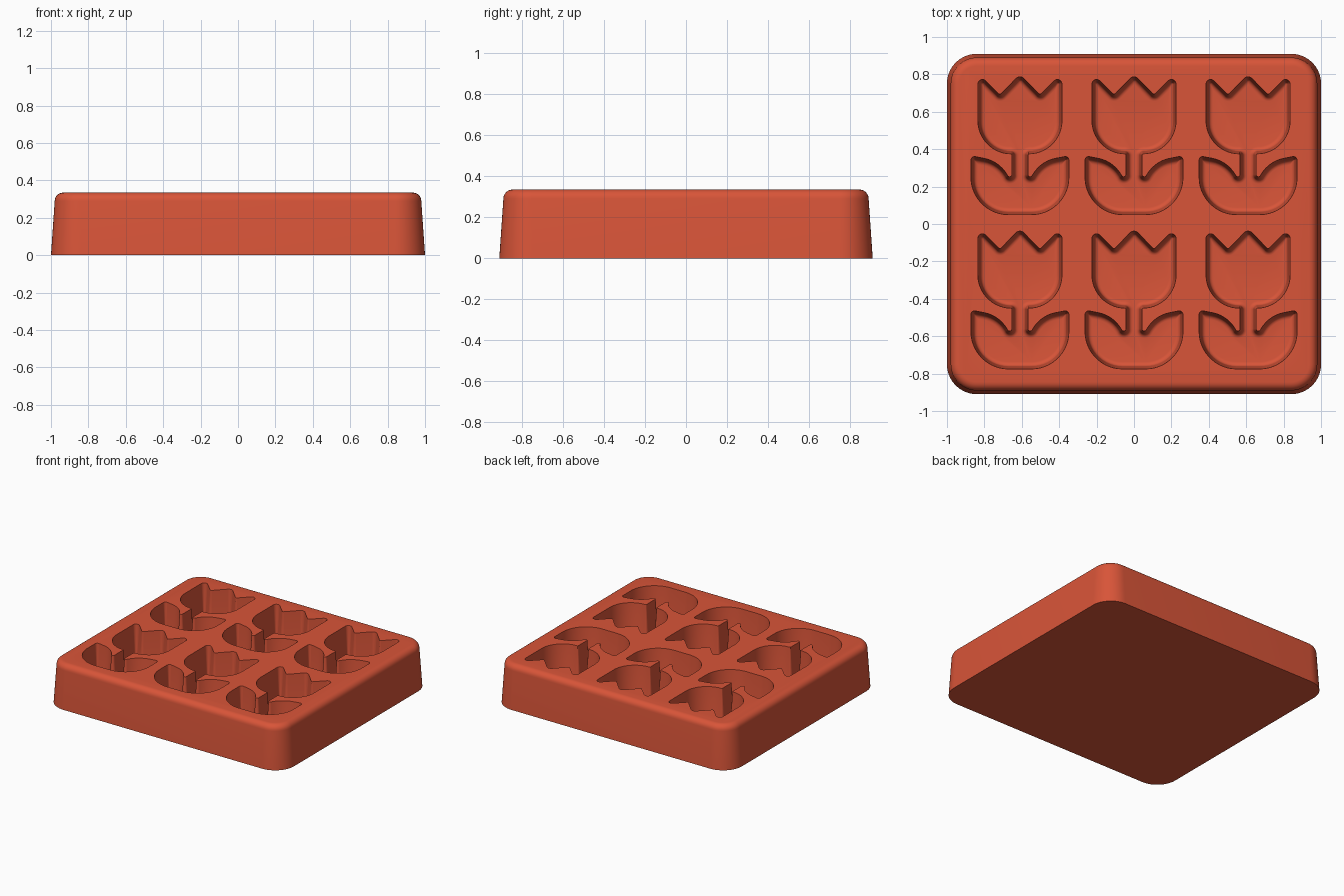
import bpy, bmesh, math
from mathutils import Vector

if "Cube" in bpy.data.objects:
    bpy.data.objects.remove(bpy.data.objects["Cube"])

HEIGHT = 0.335
FLOOR = 0.085


def rounded_outline(corners, inset):
    """Inset a counter-clockwise outline of (x, y, radius) corners and round each corner."""
    pts = [Vector(c[:2]) for c in corners]
    out = []
    for i, (x, y, radius) in enumerate(corners):
        p = pts[i]
        a = (p - pts[i - 1]).normalized()
        b = (pts[(i + 1) % len(pts)] - p).normalized()
        turn = math.atan2(a.x * b.y - a.y * b.x, a.dot(b))
        side = 1 if turn > 0 else -1
        na, nb = Vector((-a.y, a.x)), Vector((-b.y, b.x))
        miter = (na + nb) / (1 + na.dot(nb))
        r = max(radius - side * inset, 0.003)
        centre = p + miter * (inset + side * r)
        steps = max(4, math.ceil(abs(turn) / math.radians(7)))
        start = math.atan2(-side * na.y, -side * na.x)
        for k in range(steps + 1):
            t = start + turn * k / steps
            out.append(centre + r * Vector((math.cos(t), math.sin(t))))
    return out


def add_layers(bm, corners, layers, dx=0, dy=0):
    """Stack inset outlines, given as (z, inset) from bottom to top, into a closed solid."""
    rings = [[bm.verts.new((p.x + dx, p.y + dy, z)) for p in rounded_outline(corners, inset)]
             for z, inset in layers]
    for low, high in zip(rings, rings[1:]):
        for i in range(len(low)):
            bm.faces.new((low[i - 1], low[i], high[i], high[i - 1]))
    bm.faces.new(rings[0][::-1])
    bm.faces.new(rings[-1])


def make_object(name, bm):
    bmesh.ops.recalc_face_normals(bm, faces=bm.faces)
    mesh = bpy.data.meshes.new(name)
    bm.to_mesh(mesh)
    bm.free()
    obj = bpy.data.objects.new(name, mesh)
    bpy.context.collection.objects.link(obj)
    return obj


red = bpy.data.materials.new("terracotta_red")
red.use_nodes = True
red.diffuse_color = (0.69, 0.09, 0.04, 1)
red.node_tree.nodes["Principled BSDF"].inputs["Base Color"].default_value = red.diffuse_color

# Block: tapered sides, rounded top edge
block = [(-1, -0.91, 0.16), (1, -0.91, 0.16), (1, 0.91, 0.16), (-1, 0.91, 0.16)]
fillet = 0.045
layers = [(0, 0)]
for k in range(7):
    t = math.pi / 2 * k / 6
    layers.append((HEIGHT - fillet * (1 - math.sin(t)), 0.02 + fillet * (1 - math.cos(t))))
bm = bmesh.new()
add_layers(bm, block, layers)
mold = make_object("mold_block", bm)
mold.data.materials.append(red)

# Tulip outline: left half from the middle petal down to the leaf, then mirrored
half = [(-0.107, 0.69, 0.01), (-0.225, 0.808, 0.025), (-0.225, 0.375, 0.178),
        (-0.043, 0.375, 0.006), (-0.043, 0.22, 0.012), (-0.11, 0.335, 0.18),
        (-0.262, 0.365, 0.02), (-0.262, 0.05, 0.2)]
tulip = [(0, 0.8, 0.03)] + half + [(-x, y, r) for x, y, r in reversed(half)]

# Cavities: slightly drafted walls and a rounded floor edge
fillet = 0.024
cavity = []
for k in range(6):
    t = math.pi / 2 * k / 5
    cavity.append((FLOOR + fillet * (1 - math.cos(t)), 0.014 + fillet * (1 - math.sin(t))))
cavity.append((HEIGHT + 0.05, -0.003))
bm = bmesh.new()
for column in (-0.61, 0, 0.61):
    for row in (0, -0.825):
        add_layers(bm, tulip, cavity, column, row)
cutter = make_object("tulip_cutter", bm)
cutter.data.materials.append(red)
cutter.hide_render = True

# Cut the cavities out of the block
cut = mold.modifiers.new("tulip_cavities", 'BOOLEAN')
cut.operation = 'DIFFERENCE'
cut.solver = 'EXACT'
cut.object = cutter
bpy.ops.object.select_all(action='DESELECT')
bpy.context.view_layer.objects.active = mold
mold.select_set(True)
bpy.ops.object.modifier_apply(modifier=cut.name)
bpy.data.objects.remove(cutter)
bpy.ops.object.shade_smooth_by_angle(angle=math.radians(35))
